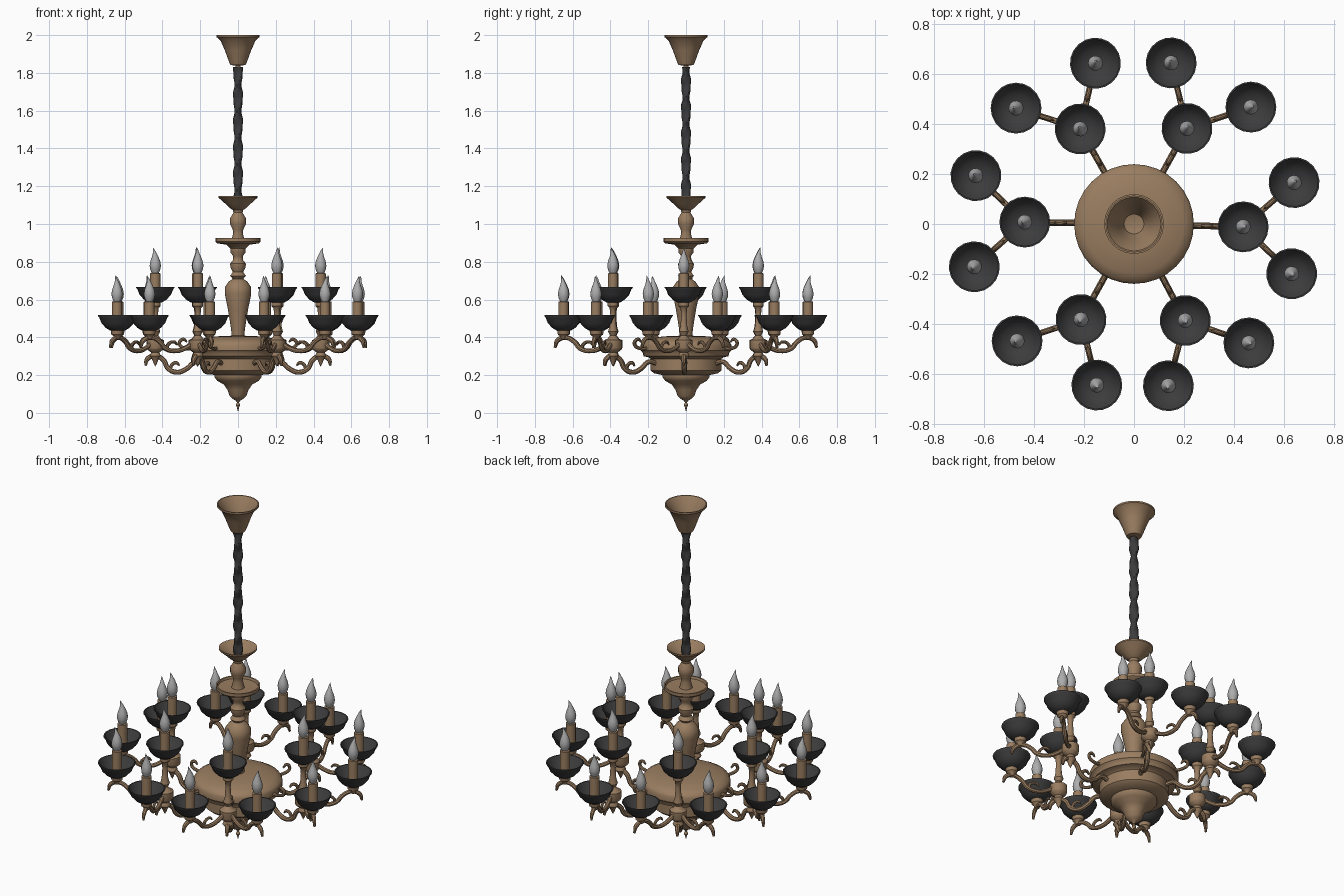
import bpy, bmesh, math
from mathutils import Matrix, Vector

cube = bpy.data.objects.get("Cube")
if cube:
    bpy.data.objects.remove(cube, do_unlink=True)


def material(name, rgb, rough=0.6):
    m = bpy.data.materials.new(name)
    m.use_nodes = True
    m.diffuse_color = (*rgb, 1)
    bsdf = m.node_tree.nodes["Principled BSDF"]
    bsdf.inputs["Base Color"].default_value = (*rgb, 1)
    bsdf.inputs["Roughness"].default_value = rough
    return m


BRONZE = material("bronze", (0.32, 0.205, 0.118))
BLACK = material("dark iron", (0.045, 0.045, 0.045))
GLASS = material("bulb grey", (0.42, 0.42, 0.42))


def finish(mesh, mat, angle=40):
    """Give a mesh its material and smooth shading with sharp edges."""
    mesh.materials.clear()
    mesh.materials.append(mat)
    ob = bpy.data.objects.new("shading_helper", mesh)
    bpy.context.collection.objects.link(ob)
    bpy.ops.object.select_all(action='DESELECT')
    ob.select_set(True)
    bpy.context.view_layer.objects.active = ob
    bpy.ops.object.shade_smooth_by_angle(angle=math.radians(angle))
    bpy.data.objects.remove(ob, do_unlink=True)
    return mesh


def lathe(name, profile, mat, sides=24, shape=None):
    """Turn an (r, z) profile about z; shape may move the points afterwards."""
    bm = bmesh.new()
    verts = [bm.verts.new((r, 0, z)) for r, z in profile]
    edges = [bm.edges.new(p) for p in zip(verts, verts[1:])]
    bmesh.ops.spin(bm, geom=verts + edges, cent=(0, 0, 0), axis=(0, 0, 1),
                   angle=math.tau, steps=sides, use_duplicate=False)
    bmesh.ops.remove_doubles(bm, verts=bm.verts, dist=0.0002)
    bmesh.ops.recalc_face_normals(bm, faces=bm.faces)
    if shape:
        for v in bm.verts:
            v.co = shape(v.co)
    mesh = bpy.data.meshes.new(name)
    bm.to_mesh(mesh)
    bm.free()
    return finish(mesh, mat)


def tube(name, points, radius, mat):
    """Smooth round bar through (x, z) points, tapering at its outer end."""
    cu = bpy.data.curves.new(name, 'CURVE')
    cu.dimensions = '3D'
    cu.bevel_depth = radius
    cu.bevel_resolution = 2
    cu.resolution_u = 5
    cu.use_fill_caps = True
    sp = cu.splines.new('BEZIER')
    sp.bezier_points.add(len(points) - 1)
    for bp, (x, z) in zip(sp.bezier_points, points):
        bp.co = (x, 0, z)
        bp.handle_left_type = bp.handle_right_type = 'AUTO'
    sp.bezier_points[-1].radius = 0.5
    ob = bpy.data.objects.new(name, cu)
    bpy.context.collection.objects.link(ob)
    bpy.context.view_layer.update()
    dg = bpy.context.evaluated_depsgraph_get()
    mesh = bpy.data.meshes.new_from_object(ob.evaluated_get(dg))
    bpy.data.objects.remove(ob, do_unlink=True)
    mesh.name = name
    return finish(mesh, mat)


def place(name, mesh, loc=(0, 0, 0), turn=0):
    ob = bpy.data.objects.new(name, mesh)
    ob.location = loc
    ob.rotation_euler.z = turn
    bpy.context.collection.objects.link(ob)
    return ob


# Central body with its stepped bowl and bottom finial
place("central_body", lathe("central_body", [
    (0, 0.005), (0.006, 0.03), (0.012, 0.04), (0.005, 0.055), (0.012, 0.065),
    (0.03, 0.075), (0.045, 0.09), (0.055, 0.12), (0.075, 0.15), (0.11, 0.17),
    (0.125, 0.19), (0.125, 0.2), (0.17, 0.21), (0.187, 0.225), (0.187, 0.285),
    (0.2, 0.295), (0.225, 0.3), (0.23, 0.32), (0.24, 0.33), (0.24, 0.36),
    (0.232, 0.375), (0.2, 0.392), (0.12, 0.405), (0, 0.41)], BRONZE, 32))

# Turned column with its flat dish and upper cup
place("column", lathe("column", [
    (0, 0.4), (0.034, 0.4), (0.036, 0.44), (0.052, 0.54), (0.07, 0.63),
    (0.07, 0.665), (0.05, 0.695), (0.028, 0.71), (0.042, 0.725), (0.028, 0.745),
    (0.04, 0.77), (0.042, 0.79), (0.026, 0.81), (0.026, 0.83), (0.04, 0.85),
    (0.04, 0.87), (0.06, 0.89), (0.11, 0.898), (0.12, 0.908), (0.12, 0.925),
    (0.112, 0.925), (0.108, 0.912), (0.035, 0.91), (0.026, 0.95), (0.028, 0.97),
    (0.042, 1.0), (0.042, 1.03), (0.024, 1.06), (0.028, 1.075), (0.045, 1.085),
    (0.07, 1.11), (0.104, 1.14), (0.104, 1.148), (0.097, 1.147),
    (0.06, 1.115), (0, 1.095)], BRONZE))

# Open ceiling canopy
place("canopy", lathe("canopy", [
    (0, 1.82), (0.012, 1.825), (0.014, 1.838), (0.04, 1.842), (0.048, 1.86),
    (0.07, 1.92), (0.092, 1.97), (0.114, 1.99), (0.114, 2.0), (0.108, 2.0),
    (0.086, 1.968), (0.064, 1.92), (0.04, 1.86), (0, 1.85)], BRONZE))


# Twisted hanging chain
def twist(co):
    a = math.atan2(co.y, co.x)
    lobes = 1 + 0.2 * math.cos(2 * a - co.z * 45) + 0.08 * math.sin(co.z * 90)
    return Vector((co.x * lobes, co.y * lobes, co.z))


rings = [(0.022, 1.1 + 0.73 * i / 70) for i in range(71)]
place("chain", lathe("chain", [(0, 1.1)] + rings + [(0, 1.83)], BLACK, 14, twist))


# Shared lamp parts, measured from the bowl rim
def bend_tip(co):
    return co + Vector((0.012 * max(0, (co.z - 0.15) / 0.06) ** 2, 0, 0))


bowl = lathe("bowl", [
    (0, -0.08), (0.035, -0.08), (0.06, -0.065), (0.083, -0.04), (0.094, -0.012),
    (0.102, -0.002), (0.102, 0.002), (0.096, 0.002), (0.08, -0.022),
    (0.055, -0.045), (0, -0.058)], BLACK, 20)
candle = lathe("candle", [(0, -0.06), (0.027, -0.06), (0.027, 0.073),
                          (0.02, 0.076), (0, 0.076)], BRONZE, 16)
bulb = lathe("bulb", [
    (0, 0.072), (0.018, 0.074), (0.027, 0.095), (0.03, 0.115), (0.026, 0.138),
    (0.017, 0.162), (0.01, 0.18), (0.005, 0.198), (0, 0.212)],
    GLASS, 14, bend_tip)


def lamp(prefix, pos, turn):
    for part, mesh in (("bowl", bowl), ("candle", candle), ("bulb", bulb)):
        place(prefix + "_" + part, mesh, pos, turn)


# Posts and scrolled arms; arms run along +x before being turned
inner_post = lathe("inner_post", [
    (0, 0.245), (0.008, 0.26), (0.018, 0.285), (0.03, 0.3), (0.022, 0.32),
    (0.042, 0.335), (0.046, 0.345), (0.046, 0.385), (0.03, 0.392),
    (0.016, 0.41), (0.026, 0.43), (0.018, 0.46), (0.014, 0.52),
    (0.018, 0.555), (0.028, 0.565), (0.028, 0.592), (0, 0.592)], BRONZE, 16)
outer_post = lathe("outer_post", [
    (0, 0.385), (0.014, 0.39), (0.018, 0.405), (0.03, 0.415),
    (0.034, 0.44), (0, 0.44)], BRONZE, 16)
main_arm = tube("main_arm", [
    (0.17, 0.26), (0.225, 0.27), (0.27, 0.235), (0.32, 0.215), (0.37, 0.235),
    (0.395, 0.28), (0.44, 0.302), (0.48, 0.285), (0.49, 0.25)], 0.013, BRONZE)
main_scroll = tube("main_scroll", [
    (0.36, 0.225), (0.35, 0.255), (0.325, 0.265), (0.31, 0.25)], 0.009, BRONZE)
brace = tube("brace", [
    (0.22, 0.345), (0.27, 0.34), (0.31, 0.365), (0.29, 0.39), (0.27, 0.375)],
    0.009, BRONZE)
branch = tube("branch", [
    (0.03, 0.365), (0.06, 0.345), (0.11, 0.328), (0.165, 0.34), (0.195, 0.375),
    (0.235, 0.398), (0.28, 0.385), (0.295, 0.345)], 0.012, BRONZE)
branch_scroll = tube("branch_scroll", [
    (0.16, 0.335), (0.15, 0.365), (0.12, 0.375), (0.105, 0.36)], 0.008, BRONZE)

# Six arms, each with one inner lamp and two outer lamps
for i, degrees in enumerate((-1.5, 61, 119.5, 179, 241, 298), 1):
    a = math.radians(degrees)
    hub = Vector((0.438 * math.cos(a), 0.438 * math.sin(a), 0))
    for name, mesh in (("main_arm", main_arm), ("main_scroll", main_scroll),
                       ("brace", brace)):
        place(f"{name}_{i}", mesh, turn=a)
    place(f"inner_post_{i}", inner_post, hub, a)
    lamp(f"inner_lamp_{i}", hub + Vector((0, 0, 0.665)), a)
    for side, label in ((-1, "a"), (1, "b")):
        b = a + side * math.radians(16)
        end = Vector((0.663 * math.cos(b), 0.663 * math.sin(b), 0))
        span = end - hub
        turn = math.atan2(span.y, span.x)
        stretch = span.length / 0.288
        for name, mesh in (("branch", branch), ("branch_scroll", branch_scroll)):
            ob = place(f"{name}_{i}{label}", mesh, hub, turn)
            ob.scale.x = stretch * 1.15
        place(f"outer_post_{i}{label}", outer_post, end)
        lamp(f"outer_lamp_{i}{label}", end + Vector((0, 0, 0.515)), turn)
